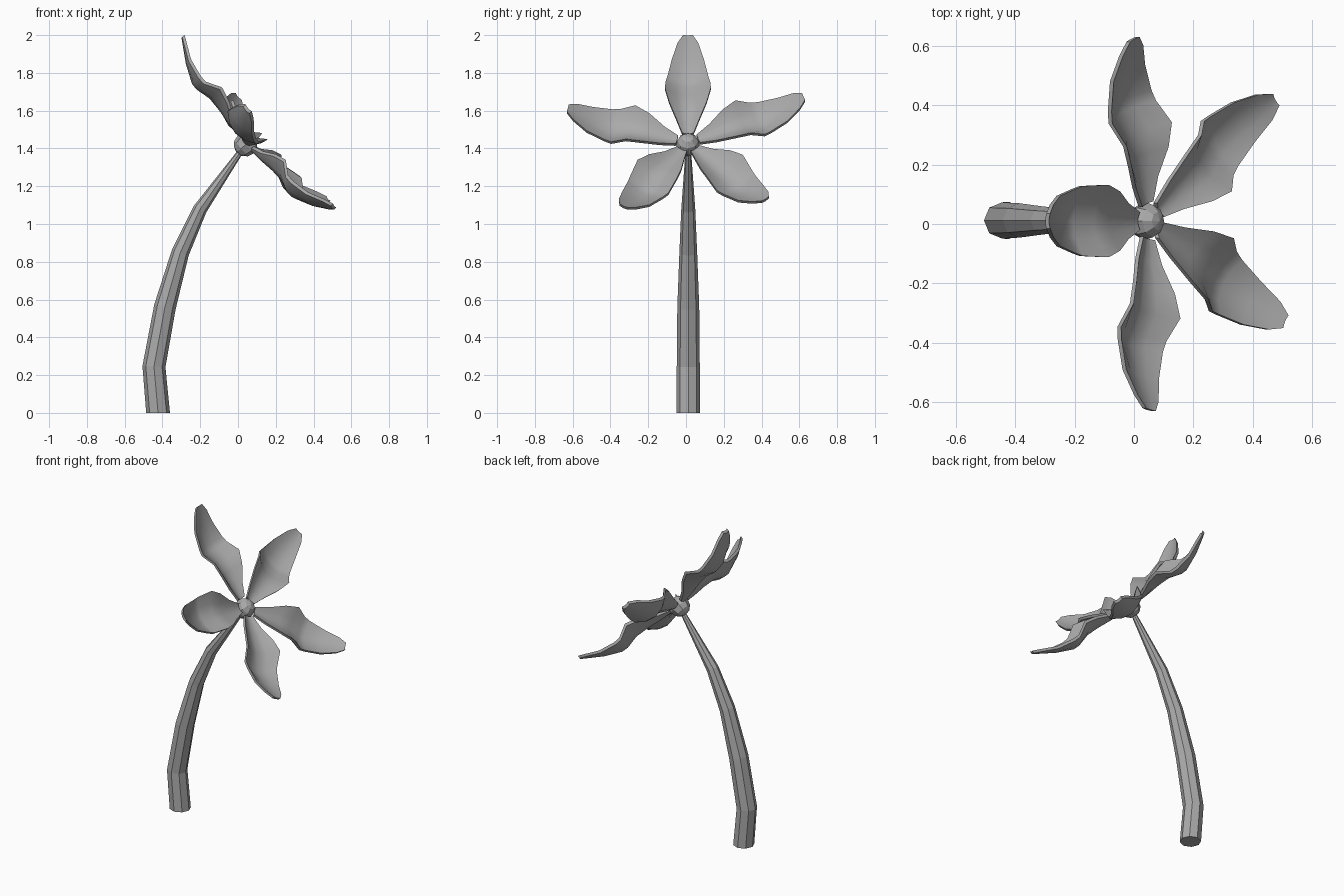
import bpy, bmesh, math
from mathutils import Vector, Matrix

default = bpy.data.objects.get("Cube")
if default:
    bpy.data.objects.remove(default, do_unlink=True)

grey = bpy.data.materials.new("mid_grey")
grey.use_nodes = True
grey.diffuse_color = (0.4, 0.4, 0.4, 1)
grey.node_tree.nodes["Principled BSDF"].inputs["Base Color"].default_value = (0.4, 0.4, 0.4, 1)

# Flower frame: head tilts towards +x, its local x axis points to the upper petal
HUB = Vector((0.04, 0.01, 1.42))
UP = Vector((-0.66, 0, 0.75)).normalized()
SIDE = Vector((0, 1, 0))
FACING = UP.cross(SIDE) * -1
if FACING.z < 0:
    FACING = -FACING


def finish(name, bm, smooth_angle=None):
    bmesh.ops.recalc_face_normals(bm, faces=bm.faces[:])
    mesh = bpy.data.meshes.new(name)
    bm.to_mesh(mesh)
    bm.free()
    obj = bpy.data.objects.new(name, mesh)
    bpy.context.collection.objects.link(obj)
    mesh.materials.append(grey)
    if smooth_angle:
        bpy.ops.object.select_all(action="DESELECT")
        obj.select_set(True)
        bpy.context.view_layer.objects.active = obj
        bpy.ops.object.shade_smooth_by_angle(angle=math.radians(smooth_angle))
    return obj


def loft(bm, rows, closed):
    rings = [[bm.verts.new(p) for p in row] for row in rows]
    for a, b in zip(rings, rings[1:]):
        n = len(a)
        for i in range(n if closed else n - 1):
            j = (i + 1) % n
            bm.faces.new((a[i], a[j], b[j], b[i]))
    return rings


# Curved tapering stem: centre x, z, radius, lean in degrees
stem = [(-0.423, 0.0, 0.063, 0), (-0.445, 0.245, 0.061, 3), (-0.387, 0.56, 0.058, 15),
        (-0.305, 0.85, 0.047, 22), (-0.2, 1.08, 0.037, 30), (0.025, 1.4, 0.014, 36)]
rows = []
for x, z, r, lean in stem:
    t = math.radians(lean)
    rows.append([(x + r * math.cos(a) * math.cos(t), 0.012 + r * math.sin(a),
                  z - r * math.cos(a) * math.sin(t))
                 for a in (math.tau * i / 8 for i in range(8))])
bm = bmesh.new()
rings = loft(bm, rows, True)
bm.faces.new(rings[0])
bm.faces.new(rings[-1])
finish("stem", bm)

# Faceted round centre of the flower
bm = bmesh.new()
frame = Matrix((UP, SIDE, FACING)).transposed().to_4x4()
bmesh.ops.create_uvsphere(bm, u_segments=8, v_segments=6, radius=0.063,
                          matrix=Matrix.Translation(HUB) @ frame)
finish("flower_centre", bm)

# Petal stations: distance out, half width, edge height, middle height
petal = [(0.06, 0.03, 0.01, 0.0), (0.14, 0.06, 0.03, 0.005), (0.23, 0.1, 0.07, 0.015),
         (0.31, 0.122, 0.09, 0.018), (0.39, 0.118, 0.045, -0.002), (0.43, 0.108, 0.045, 0.0),
         (0.53, 0.085, 0.065, 0.045), (0.61, 0.055, 0.105, 0.095), (0.65, 0.025, 0.125, 0.12)]
ACROSS = (-1, -0.5, 0, 0.5, 1)
THICK = 0.017

for k in range(5):
    angle = math.radians(70.5 * k)
    out = UP * math.cos(angle) + SIDE * math.sin(angle)
    across = SIDE * math.cos(angle) - UP * math.sin(angle)
    rows = []
    for s, w, edge, mid in petal:
        lower = [HUB + out * s + across * (w * t) + FACING * (mid + (edge - mid) * t * t)
                 for t in ACROSS]
        upper = [p + FACING * THICK for p in reversed(lower)]
        rows.append(lower + upper)
    bm = bmesh.new()
    rings = loft(bm, rows, True)
    # Close the root and the blunt tip with strips of quads
    for ring in (rings[0], rings[-1]):
        n = len(ring)
        for i in range(len(ACROSS) - 1):
            bm.faces.new((ring[i], ring[i + 1], ring[n - 2 - i], ring[n - 1 - i]))
    finish("petal_%d" % (k + 1), bm, 40)
